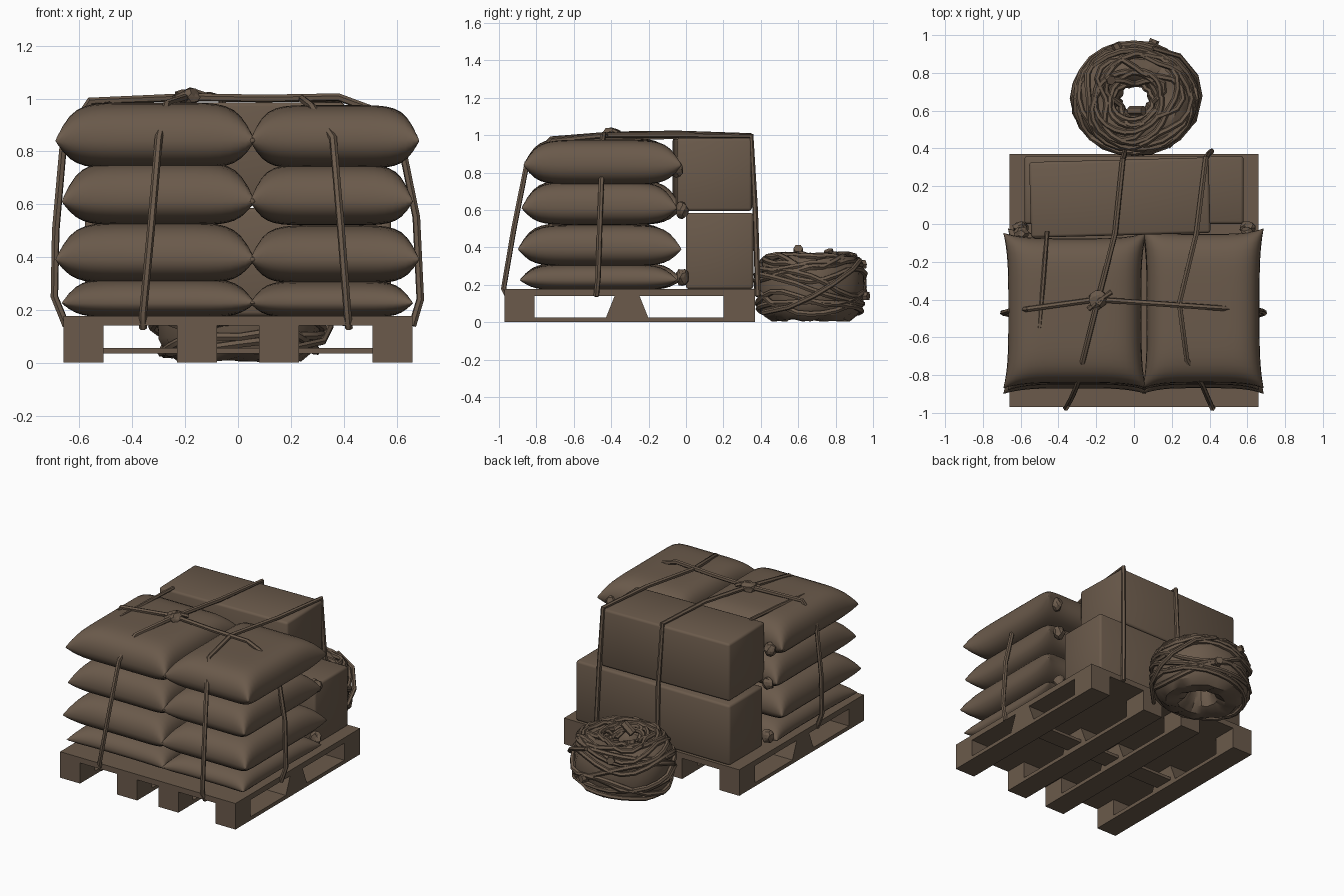
import bpy, bmesh, math, random
from mathutils import Vector

random.seed(4)
if "Cube" in bpy.data.objects:
    bpy.data.objects.remove(bpy.data.objects["Cube"])

brown = bpy.data.materials.new("dusty_brown")
brown.use_nodes = True
COLOUR = (0.145, 0.102, 0.07, 1)
brown.diffuse_color = COLOUR
brown.node_tree.nodes["Principled BSDF"].inputs["Base Color"].default_value = COLOUR


def finish(name, bm, angle=None):
    """Turn a bmesh into a named object in the shared colour."""
    bmesh.ops.recalc_face_normals(bm, faces=bm.faces)
    mesh = bpy.data.meshes.new(name)
    bm.to_mesh(mesh)
    bm.free()
    mesh.materials.append(brown)
    obj = bpy.data.objects.new(name, mesh)
    bpy.context.collection.objects.link(obj)
    if angle:
        smooth(obj, angle)
    return obj


def smooth(obj, angle):
    bpy.ops.object.select_all(action="DESELECT")
    obj.select_set(True)
    bpy.context.view_layer.objects.active = obj
    bpy.ops.object.shade_smooth_by_angle(angle=math.radians(angle))


def block(name, xs, ys, zs, taper=0, bevel=0, turn=0):
    """Box from ranges; taper narrows the top in y."""
    bm = bmesh.new()
    bmesh.ops.create_cube(bm, size=1)
    for v in bm.verts:
        c = v.co
        size_y = ys[1] - ys[0] - (taper if c.z > 0 else 0)
        c.x *= xs[1] - xs[0]
        c.y *= size_y
        c.z *= zs[1] - zs[0]
    if bevel:
        bmesh.ops.bevel(bm, geom=bm.edges[:], offset=bevel, segments=2,
                        profile=0.5, affect="EDGES")
    obj = finish(name, bm, 50 if bevel else None)
    obj.location = [(r[0] + r[1]) / 2 for r in (xs, ys, zs)]
    obj.rotation_euler.z = math.radians(turn)
    return obj


def rope(name, points, radius=0.015, closed=False, sides=1):
    """Round rope along a list of points."""
    curve = bpy.data.curves.new(name, "CURVE")
    curve.dimensions = "3D"
    curve.bevel_depth = radius
    curve.bevel_resolution = sides
    curve.use_fill_caps = True
    line = curve.splines.new("POLY")
    line.points.add(len(points) - 1)
    for p, co in zip(line.points, points):
        p.co = (*co, 1)
    line.use_cyclic_u = closed
    obj = bpy.data.objects.new(name, curve)
    bpy.context.collection.objects.link(obj)
    bpy.ops.object.select_all(action="DESELECT")
    obj.select_set(True)
    bpy.context.view_layer.objects.active = obj
    bpy.ops.object.convert(target="MESH")
    obj = bpy.context.object
    obj.data.materials.clear()
    obj.data.materials.append(brown)
    smooth(obj, 40)


def knot(name, centre, size):
    bm = bmesh.new()
    bmesh.ops.create_icosphere(bm, subdivisions=2, radius=1)
    for v in bm.verts:
        v.co = Vector([a * b for a, b in zip(v.co, size)]) * random.uniform(0.8, 1.15)
    finish(name, bm).location = centre


def sack(name, xs, ys, zs, tip, n=22):
    """Pillow with pinched corners; tip is the height of the seam."""
    bm = bmesh.new()
    cx, cy = sum(xs) / 2, sum(ys) / 2
    ax, ay = (xs[1] - xs[0]) / 2, (ys[1] - ys[0]) / 2
    for z_end in zs:
        grid = []
        for i in range(n + 1):
            row = []
            for j in range(n + 1):
                u = math.sin((i / n - 0.5) * math.pi)
                v = math.sin((j / n - 0.5) * math.pi)
                puff = math.sqrt(max(0, (1 - u ** 6) * (1 - v ** 6)))
                x = cx + ax * u * (1 - 0.07 * (1 - v ** 4))
                y = cy + ay * v * (1 - 0.07 * (1 - u ** 4))
                row.append(bm.verts.new((x, y, tip + (z_end - tip) * puff)))
            grid.append(row)
        for i in range(n):
            for j in range(n):
                bm.faces.new((grid[i][j], grid[i + 1][j],
                              grid[i + 1][j + 1], grid[i][j + 1]))
    bmesh.ops.remove_doubles(bm, verts=bm.verts, dist=0.0005)
    finish(name, bm, 60)


# Pallet: deck, four runners and their spacer blocks
block("pallet_deck", (-0.66, 0.66), (-0.97, 0.37), (0.14, 0.177))
for k, (x0, x1) in enumerate([(-0.66, -0.51), (-0.23, -0.08), (0.08, 0.23), (0.51, 0.66)]):
    block(f"pallet_runner_{k}", (x0, x1), (-0.97, 0.37), (0, 0.025))
    for label, ys, taper in [("front", (-0.97, -0.81), 0), ("middle", (-0.43, -0.2), 0.1),
                             ("back", (0.2, 0.37), 0)]:
        block(f"pallet_block_{label}_{k}", (x0, x1), ys, (0.02, 0.145), taper)
block("pallet_cross_slat", (-0.52, 0.52), (-0.38, -0.25), (0.035, 0.055))

# Two stacks of four sacks: bottom, top, seam height, front edge
layers = [(0.17, 0.32, 0.225, -0.89), (0.3, 0.53, 0.39, -0.9),
          (0.52, 0.76, 0.61, -0.88), (0.735, 0.985, 0.84, -0.87)]
for k, (z0, z1, tip, front) in enumerate(layers):
    shift = 0.012 * (-1) ** k
    sack(f"sack_right_{k}", (-0.68 + shift, 0.065), (front, -0.035 + shift), (z0, z1), tip)
    sack(f"sack_left_{k}", (0.045, 0.675 - shift), (front, -0.035 - shift), (z0, z1 - 0.01), tip)

# Gathered sack ends at the rear
for k, z in enumerate([0.24, 0.6, 0.82]):
    for side in (-1, 1):
        knot(f"sack_tie_{k}_{side}", (side * 0.6, -0.02 - 0.03 * (k == 2), z), (0.04, 0.035, 0.045))

# Crates
block("lower_crate", (-0.58, 0.58), (0.0, 0.36), (0.177, 0.585), bevel=0.015)
block("upper_crate", (-0.55, 0.4), (-0.06, 0.34), (0.595, 0.985), bevel=0.015, turn=1.5)

# Lashing ropes over the load
rope("lashing_across", [(-0.65, -0.48, 0.14), (-0.695, -0.47, 0.25), (-0.69, -0.47, 0.5),
                        (-0.66, -0.46, 0.84), (-0.56, -0.45, 0.99), (-0.2, -0.4, 1.005),
                        (0.1, -0.42, 1.0), (0.38, -0.44, 1.005), (0.53, -0.45, 0.95),
                        (0.62, -0.45, 0.82), (0.675, -0.46, 0.55), (0.69, -0.47, 0.24),
                        (0.66, -0.48, 0.14)])
rope("lashing_right", [(-0.36, -0.95, 0.13), (-0.36, -0.975, 0.18), (-0.33, -0.92, 0.5),
                       (-0.3, -0.85, 0.85), (-0.27, -0.72, 0.98), (-0.19, -0.4, 1.005),
                       (-0.1, -0.05, 1.01), (-0.06, 0.34, 1.0), (-0.05, 0.37, 0.6),
                       (-0.05, 0.385, 0.14)])
rope("lashing_left", [(0.42, -0.95, 0.13), (0.415, -0.975, 0.18), (0.39, -0.92, 0.5),
                      (0.36, -0.85, 0.85), (0.28, -0.72, 0.97), (0.24, -0.42, 1.0),
                      (0.33, -0.05, 1.0), (0.38, 0.35, 0.995), (0.395, 0.37, 0.6),
                      (0.41, 0.385, 0.14)])
rope("lashing_spare", [(-0.5, -0.55, 0.975), (-0.48, -0.3, 0.985), (-0.46, -0.04, 0.99)], 0.012)
knot("lashing_knot", (-0.19, -0.4, 1.005), (0.05, 0.055, 0.035))
rope("lashing_knot_tail", [(-0.24, -0.45, 1.0), (-0.18, -0.4, 1.03), (-0.12, -0.36, 1.01)], 0.013)

# Coil: lumpy ring wound with loose strands
HUB = Vector((0.005, 0.665, 0.18))


def ring_point(a, b, grow=1.0):
    """Point on the coil at turn a and section angle b."""
    c, s = math.cos(b), math.sin(b)
    r = 0.195 + 0.125 * grow * math.copysign(abs(c) ** 0.8, c)
    z = 0.172 * grow * math.copysign(abs(s) ** 0.8, s)
    return HUB + Vector((r * math.cos(a), r * 0.9 * math.sin(a), z))


bm = bmesh.new()
TURNS, SECTION = 28, 14
rings = [[bm.verts.new(ring_point(math.tau * i / TURNS, math.tau * j / SECTION,
                                  random.uniform(0.93, 1.05)))
          for j in range(SECTION)] for i in range(TURNS)]
for i in range(TURNS):
    a, b = rings[i], rings[(i + 1) % TURNS]
    for j in range(SECTION):
        m = (j + 1) % SECTION
        bm.faces.new((a[j], b[j], b[m], a[m]))
for v in bm.verts:
    v.co.z = max(v.co.z, 0.002)
finish("coil_body", bm, 30)

for k in range(16):
    base = math.radians(-35 + 11 * k)
    phase, sway = random.uniform(0, math.tau), random.uniform(0.12, 0.4)
    path = [ring_point(math.tau * i / 24,
                       base + sway * math.sin(math.tau * i / 24 * (1 + k % 3) + phase),
                       random.uniform(0.98, 1.09)) for i in range(24)]
    rope(f"coil_strand_{k}", [(p.x, p.y, max(p.z, 0.02)) for p in path], 0.016, True)

# Loose loop and stubby strand ends on the coil
rope("coil_loose_loop", [(0.1, 0.93, 0.33), (0.24, 0.89, 0.28), (0.33, 0.78, 0.2),
                         (0.35, 0.68, 0.14), (0.32, 0.55, 0.08), (0.18, 0.41, 0.05)], 0.014)
for k, (start, end) in enumerate([((0.08, 0.9, 0.14), (0.11, 0.975, 0.14)),
                                  ((-0.06, 0.88, 0.3), (-0.1, 0.955, 0.31)),
                                  ((-0.02, 0.6, 0.34), (0.05, 0.6, 0.395)),
                                  ((-0.14, 0.78, 0.33), (-0.12, 0.76, 0.385))]):
    rope(f"coil_end_{k}", [start, end], 0.026)
